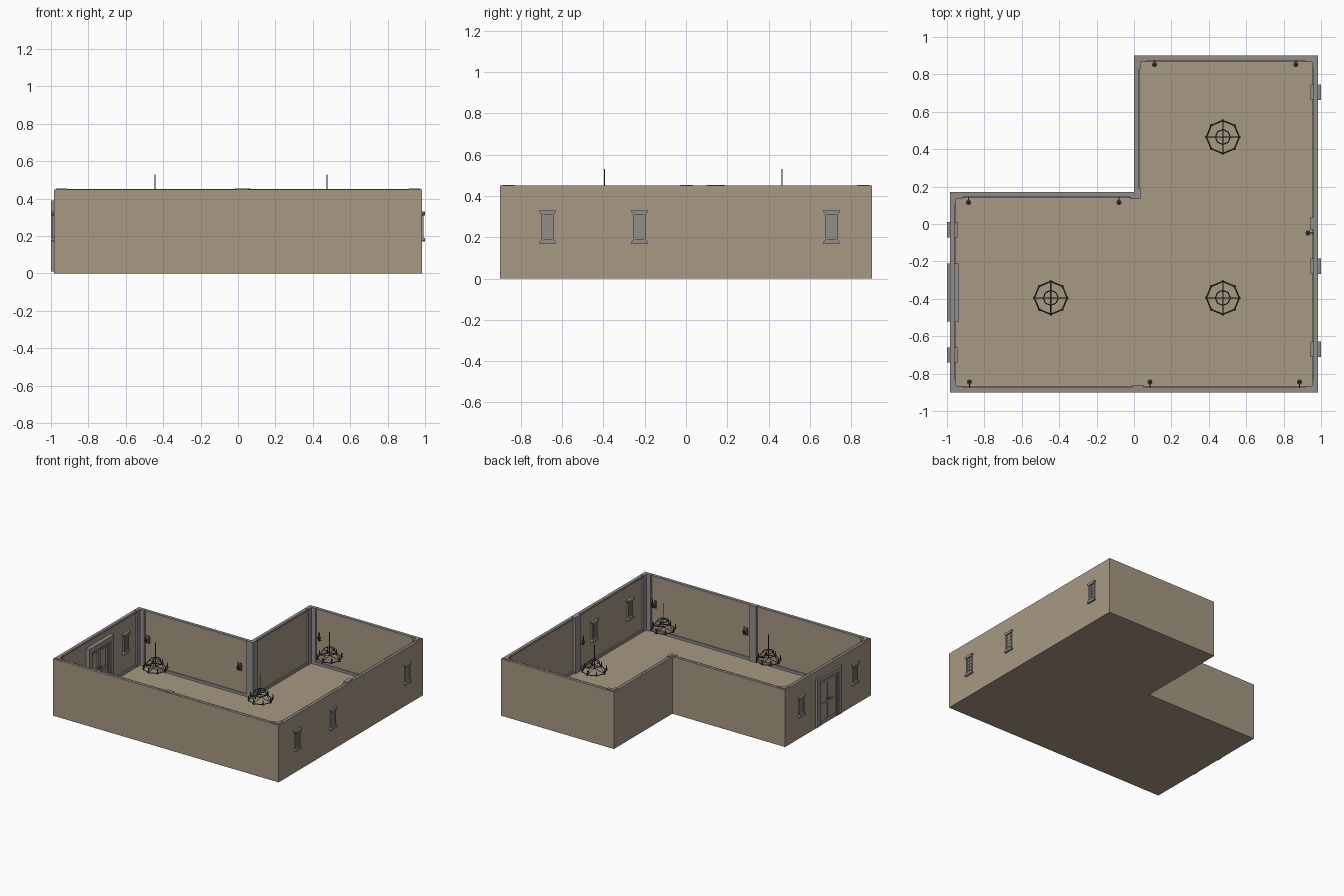
import bpy, bmesh, math
from mathutils import Vector, Matrix

if "Cube" in bpy.data.objects:
    bpy.data.objects.remove(bpy.data.objects["Cube"])

X, Y, NOTCH, H = 0.985, 0.9, 0.17, 0.45


def material(name, rgb):
    m = bpy.data.materials.new(name)
    m.diffuse_color = (*rgb, 1)
    m.use_nodes = True
    m.node_tree.nodes["Principled BSDF"].inputs["Base Color"].default_value = m.diffuse_color
    return m


PLASTER = material("tan_plaster", (0.39, 0.315, 0.225))
STONE = material("grey_stone", (0.29, 0.27, 0.26))
IRON = material("dark_iron", (0.07, 0.065, 0.065))


def finish(name, bm, *mats):
    bmesh.ops.recalc_face_normals(bm, faces=bm.faces)
    me = bpy.data.meshes.new(name)
    bm.to_mesh(me)
    bm.free()
    for m in mats:
        me.materials.append(m)
    ob = bpy.data.objects.new(name, me)
    bpy.context.collection.objects.link(ob)
    return ob


def box(bm, x0, x1, y0, y1, z0, z1):
    m = Matrix.Translation(((x0 + x1) / 2, (y0 + y1) / 2, (z0 + z1) / 2))
    bmesh.ops.create_cube(bm, size=1, matrix=m @ Matrix.Diagonal((x1 - x0, y1 - y0, z1 - z0, 1)))


def tube(bm, a, b, r0, r1=None, n=6):
    a, b = Vector(a), Vector(b)
    d = b - a
    m = Matrix.Translation((a + b) / 2) @ d.to_track_quat('Z', 'Y').to_matrix().to_4x4()
    bmesh.ops.create_cone(bm, cap_ends=True, segments=n, radius1=r0,
                          radius2=r0 if r1 is None else r1, depth=d.length, matrix=m)


def prism(bm, pts, axis_vec):
    f = bm.faces.new([bm.verts.new(p) for p in pts])
    new = bmesh.ops.extrude_face_region(bm, geom=[f])["geom"]
    bmesh.ops.translate(bm, vec=axis_vec, verts=[v for v in new if isinstance(v, bmesh.types.BMVert)])


def outline(d):
    """L-shaped plan, moved inward by d."""
    return [(-X + d, -Y + d), (X - d, -Y + d), (X - d, Y - d),
            (d, Y - d), (d, NOTCH - d), (-X + d, NOTCH - d)]


def ring(bm, d0, d1, z0, z1):
    loops = [[bm.verts.new((x, y, z)) for x, y in outline(d)]
             for d, z in ((d0, z0), (d0, z1), (d1, z1), (d1, z0))]
    for k in range(4):
        a, b = loops[k], loops[(k + 1) % 4]
        for i in range(6):
            j = (i + 1) % 6
            bm.faces.new((a[i], a[j], b[j], b[i]))


# Floor slab
bm = bmesh.new()
prism(bm, [(x, y, 0) for x, y in outline(0.001)], (0, 0, 0.01))
finish("floor", bm, PLASTER)

# Walls, with stone along the top edge
bm = bmesh.new()
ring(bm, 0, 0.02, 0, H)
walls = finish("walls", bm, PLASTER, STONE)
for p in walls.data.polygons:
    p.material_index = 1 if p.normal.z > 0.9 else 0

# Skirting and crown moulding
for name, d, z0, z1 in (("skirting", 0.03, 0.005, 0.03), ("crown_moulding", 0.026, 0.435, H + 0.001)):
    bm = bmesh.new()
    ring(bm, 0.018, d, z0, z1)
    finish(name, bm, STONE)

# Corner pillars: two strips meeting at each inner corner
T, W, TOP = 0.042, 0.07, H + 0.004
for i, (sx, sy, cx, cy) in enumerate(((1, 1, -X, -Y), (-1, 1, X, -Y), (-1, -1, X, Y),
                                      (1, -1, 0, Y), (1, -1, -X, NOTCH))):
    bm = bmesh.new()
    for w, t in ((W, T - 0.008), (T - 0.008, W)):
        xs = sorted((cx + sx * 0.012, cx + sx * w))
        ys = sorted((cy + sy * 0.012, cy + sy * t))
        box(bm, *xs, *ys, 0.005, TOP)
    finish(f"corner_pillar_{i + 1}", bm, STONE)
bm = bmesh.new()
box(bm, -0.02, 0.036, 0.134, 0.158, 0.005, TOP)
box(bm, 0.012, 0.036, 0.134, 0.19, 0.005, TOP)
finish("outer_corner_pillar", bm, STONE)

# Mid-wall pillars
bm = bmesh.new()
box(bm, -0.01, 0.05, -0.89, -0.862, 0.005, TOP)
finish("front_wall_pillar", bm, STONE)
bm = bmesh.new()
box(bm, 0.942, 0.975, -0.03, 0.035, 0.005, TOP)
finish("right_wall_pillar", bm, STONE)

# Narrow windows with flared sill and lintel, seen on both wall sides
for i, (s, y) in enumerate(((1, -0.67), (1, -0.225), (1, 0.705), (-1, -0.03), (-1, -0.70))):
    bm = bmesh.new()
    for za, zb in ((0.17, 0.19), (0.33, 0.31)):
        zm = za + (zb - za) * 0.35
        prism(bm, [(0.945, y + dy, z) for dy, z in
                   ((-0.041, za), (0.041, za), (0.041, zm), (0.03, zb), (-0.03, zb), (-0.041, zm))],
              (0.055, 0, 0))
    for dy in (-0.026, 0.026):
        box(bm, 0.952, 0.993, y + dy - 0.005, y + dy + 0.005, 0.18, 0.32)
    box(bm, 0.96, 0.988, y - 0.025, y + 0.025, 0.18, 0.32)
    box(bm, 0.956, 0.991, y - 0.002, y + 0.002, 0.18, 0.32)
    for k in range(4):
        z = 0.212 + 0.0255 * k
        box(bm, 0.956, 0.991, y - 0.025, y + 0.025, z - 0.002, z + 0.002)
    if s < 0:
        for v in bm.verts:
            v.co.x = -v.co.x
    finish(f"window_{i + 1}", bm, STONE)

# Double door: stepped frame and two panelled leaves
D0, D1, DM = -0.52, -0.21, -0.365
bm = bmesh.new()
for a, b in ((D0, D0 + 0.04), (D1 - 0.04, D1)):
    box(bm, -1.0, -0.935, a, b, 0.01, 0.39)
box(bm, -1.0, -0.935, D0, D1, 0.35, 0.39)
box(bm, -0.994, -0.945, D0 + 0.03, D0 + 0.055, 0.01, 0.36)
box(bm, -0.994, -0.945, D1 - 0.055, D1 - 0.03, 0.01, 0.36)
box(bm, -0.994, -0.945, D0 + 0.04, D1 - 0.04, 0.335, 0.352)
finish("door_frame", bm, STONE)
bm = bmesh.new()
for y0, y1 in ((D0 + 0.05, DM), (DM, D1 - 0.05)):
    for a, b in ((y0, y0 + 0.014), (y1 - 0.014, y1)):
        box(bm, -0.99, -0.955, a, b, 0.012, 0.34)
    for z in (0.012, 0.15, 0.315):
        box(bm, -0.99, -0.955, y0, y1, z, z + 0.02)
finish("door_leaf_rails", bm, STONE)
bm = bmesh.new()
for dy in (-0.012, 0.012):
    tube(bm, (-0.997, DM + dy, 0.185), (-0.945, DM + dy, 0.185), 0.005)
finish("door_handles", bm, IRON)

# Wall sconces: position and the direction towards the wall
SCONCES = ((-0.885, 0.115, 0, 1), (-0.08, 0.115, 0, 1), (0.11, 0.852, 0, 1), (0.865, 0.852, 0, 1),
           (0.93, -0.048, 1, 0), (-0.88, -0.845, 0, -1), (0.085, -0.845, 0, -1), (0.885, -0.845, 0, -1))
for i, (x, y, dx, dy) in enumerate(SCONCES):
    bm = bmesh.new()
    wx, wy = x + dx * 0.034, y + dy * 0.034
    px, py = (0.004, 0.009) if dx else (0.009, 0.004)
    box(bm, wx - px, wx + px, wy - py, wy + py, 0.195, 0.255)
    tube(bm, (wx, wy, 0.205), (x, y, 0.22), 0.003)
    tube(bm, (x, y, 0.212), (x, y, 0.24), 0.004, 0.014, 8)
    tube(bm, (x, y, 0.24), (x, y, 0.28), 0.006, 0.004, 6)
    finish(f"wall_sconce_{i + 1}", bm, IRON)

# Chandeliers: rod, small upper ring, octagonal lower ring, arms and candles
for i, (x, y) in enumerate(((0.475, 0.465), (-0.445, -0.395), (0.475, -0.395))):
    bm = bmesh.new()

    def at(r, k, z):
        a = k * math.pi / 4
        return (x + r * math.cos(a), y + r * math.sin(a), z)

    tube(bm, (x, y, 0.34), (x, y, 0.53), 0.003)
    for k in range(8):
        tube(bm, at(0.04, k, 0.395), at(0.04, k + 1, 0.395), 0.003, n=4)
        tube(bm, at(0.088, k, 0.325), at(0.088, k + 1, 0.325), 0.004, n=4)
        tube(bm, at(0.088, k, 0.318), at(0.088, k, 0.334), 0.004, 0.008)
        tube(bm, at(0.088, k, 0.334), at(0.088, k, 0.358), 0.004)
        if k % 2 == 0:
            tube(bm, at(0, k, 0.41), at(0.04, k, 0.395), 0.003, n=4)
            tube(bm, at(0.04, k, 0.395), at(0.088, k, 0.325), 0.003, n=4)
            tube(bm, at(0, k, 0.345), at(0.088, k, 0.325), 0.003, n=4)
    finish(f"chandelier_{i + 1}", bm, IRON)
